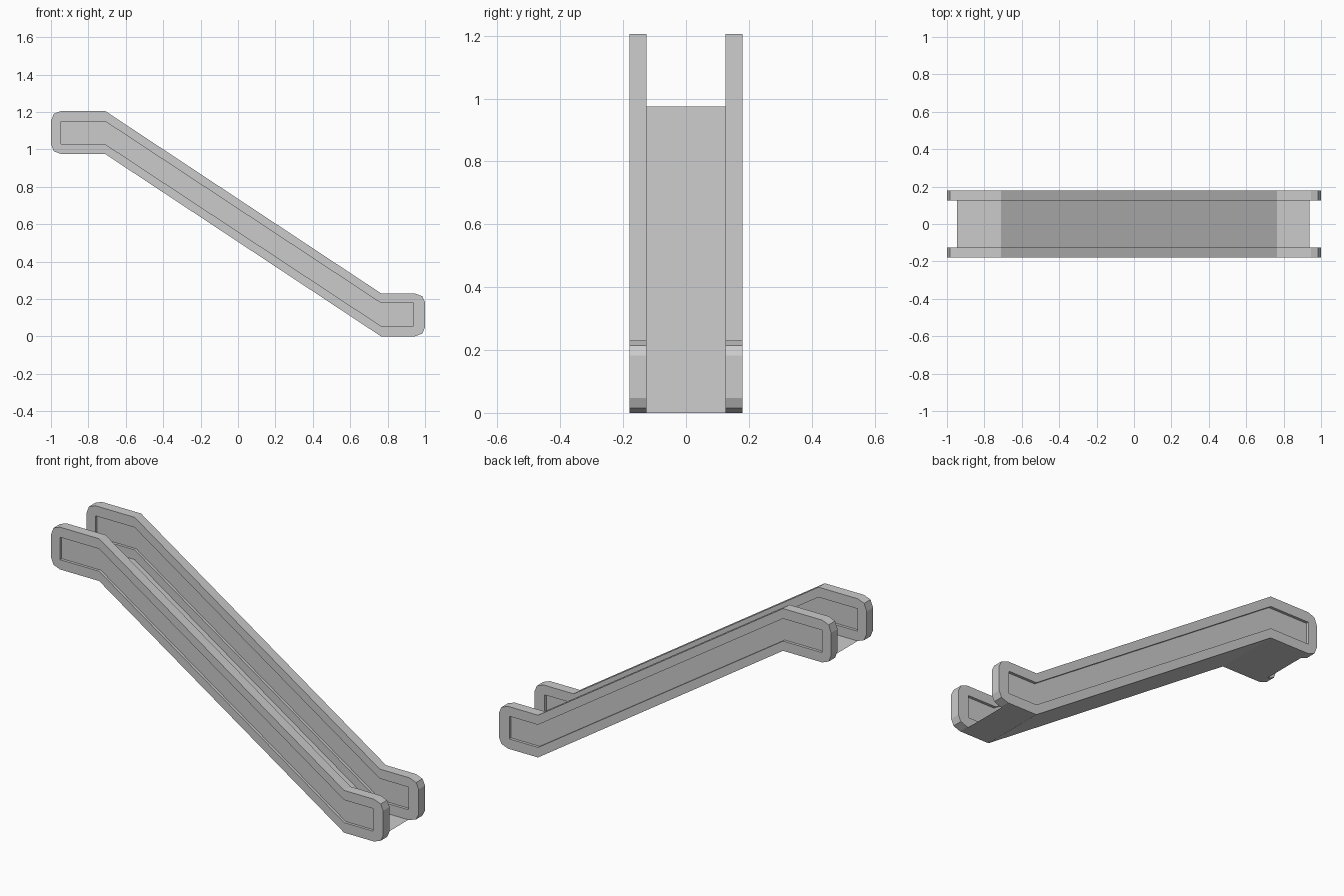
import bpy, bmesh

if "Cube" in bpy.data.objects:
    bpy.data.objects.remove(bpy.data.objects["Cube"])

Y_IN, Y_OUT, RECESS = 0.125, 0.18, 0.015

# Recessed panel outline (x, z), clockwise from the upper left
panel = [(-0.946, 1.15), (-0.71, 1.15), (0.765, 0.178), (0.938, 0.178),
         (0.938, 0.055), (0.765, 0.055), (-0.71, 1.028), (-0.946, 1.028)]

# Outer rail outline (x, z) with the panel point each one borders
rim = [(-1, 1.15, 0), (-0.985, 1.19, 0), (-0.946, 1.205, 0), (-0.71, 1.205, 1),
       (0.765, 0.23, 2), (0.945, 0.23, 3), (0.985, 0.215, 3), (1, 0.182, 3),
       (1, 0.048, 4), (0.985, 0.015, 4), (0.945, 0, 4), (0.765, 0, 5),
       (-0.71, 0.975, 6), (-0.946, 0.975, 7), (-0.985, 0.99, 7), (-1, 1.028, 7)]


def make_object(name, bm):
    bmesh.ops.recalc_face_normals(bm, faces=bm.faces)
    mesh = bpy.data.meshes.new(name)
    bm.to_mesh(mesh)
    bm.free()
    obj = bpy.data.objects.new(name, mesh)
    bpy.context.collection.objects.link(obj)
    return obj


# Side rails: raised rim with a recessed panel on both faces
bm = bmesh.new()
edge_loops = []
for y, inward in ((Y_IN, 1), (Y_OUT, -1)):
    outer = [bm.verts.new((x, y, z)) for x, z, _ in rim]
    lip = [bm.verts.new((x, y, z)) for x, z in panel]
    deep = [bm.verts.new((x, y + inward * RECESS, z)) for x, z in panel]
    for i in range(len(rim)):
        j = (i + 1) % len(rim)
        a, b = rim[i][2], rim[j][2]
        corners = [outer[i], outer[j], lip[b]]
        if a != b:
            corners.append(lip[a])
        bm.faces.new(corners)
    for i in range(8):
        j = (i + 1) % 8
        bm.faces.new((lip[i], lip[j], deep[j], deep[i]))
    for i in range(3):
        bm.faces.new((deep[i], deep[i + 1], deep[6 - i], deep[7 - i]))
    edge_loops.append(outer)
inner, outer = edge_loops
for i in range(len(rim)):
    j = (i + 1) % len(rim)
    bm.faces.new((inner[i], inner[j], outer[j], outer[i]))
rails = make_object("side_rails", bm)
mirror = rails.modifiers.new("other_side", 'MIRROR')
mirror.use_axis = (False, True, False)
mirror.use_clip = False

# Walkway: thin sheet joining the lower edges of the rails
bm = bmesh.new()
path = [(-0.946, 0.975), (-0.71, 0.975), (0.765, 0), (0.938, 0)]
rows = [[bm.verts.new((x, y, z)) for y in (-Y_IN, Y_IN)] for x, z in path]
for (a, b), (c, d) in zip(rows, rows[1:]):
    bm.faces.new((a, c, d, b))
make_object("walkway", bm)
